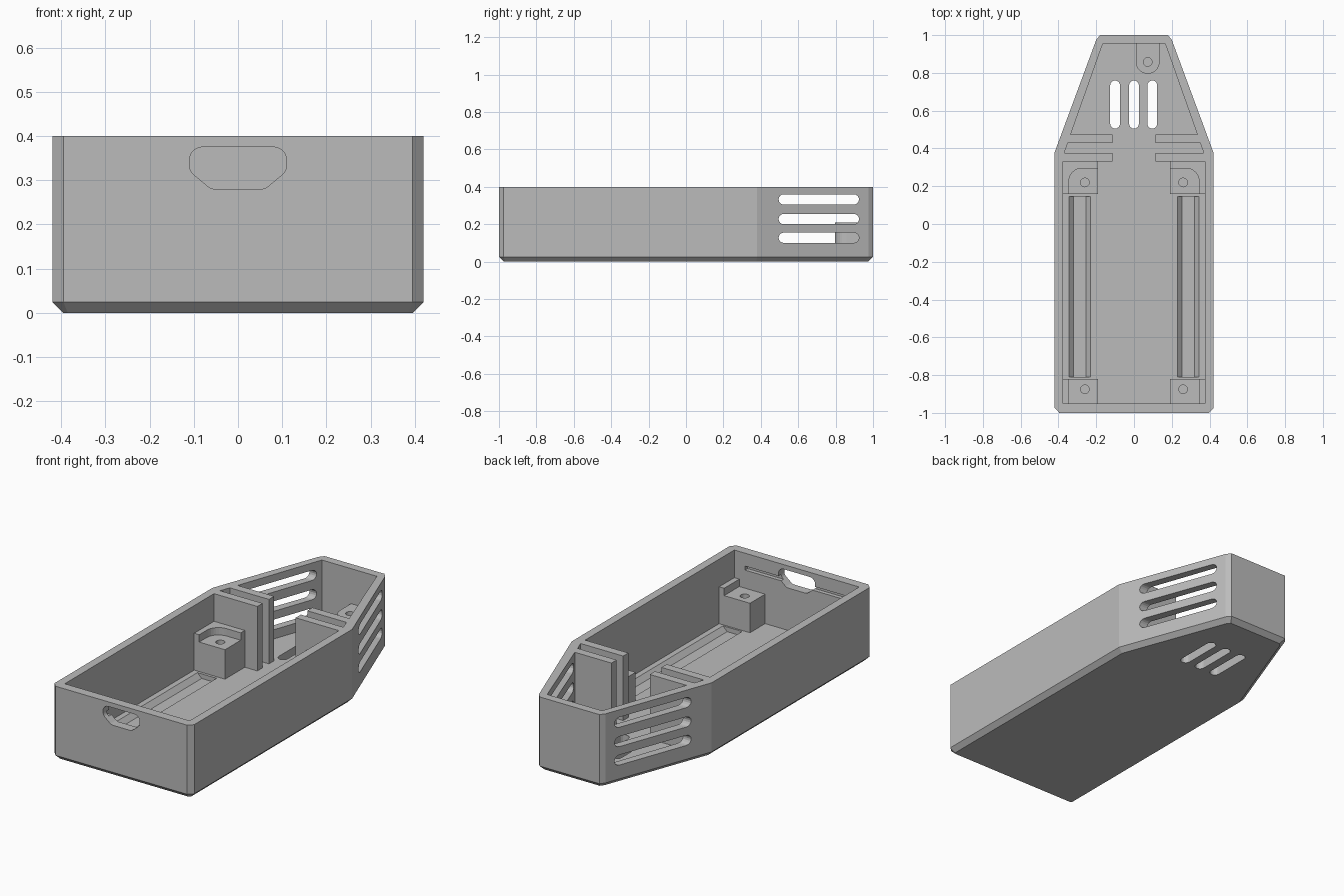
import bpy, bmesh
from math import cos, sin, pi

old = bpy.data.objects.get("Cube")
if old:
    bpy.data.objects.remove(old, do_unlink=True)

grey = bpy.data.materials.new("plain grey")
grey.use_nodes = True
grey.diffuse_color = (0.5, 0.5, 0.5, 1)
grey.node_tree.nodes["Principled BSDF"].inputs["Base Color"].default_value = (0.5, 0.5, 0.5, 1)

PLACE = {"X": lambda a, b, h: (h, a, b),
         "Y": lambda a, b, h: (a, h, b),
         "Z": lambda a, b, h: (a, b, h)}


def loft(name, rings):
    """Solid through matching rings of points, capped at both ends."""
    bm = bmesh.new()
    loops = [[bm.verts.new(p) for p in ring] for ring in rings]
    for low, high in zip(loops, loops[1:]):
        for i in range(len(low)):
            bm.faces.new((low[i - 1], low[i], high[i], high[i - 1]))
    bm.faces.new(loops[0][::-1])
    bm.faces.new(loops[-1])
    bmesh.ops.recalc_face_normals(bm, faces=bm.faces)
    mesh = bpy.data.meshes.new(name)
    bm.to_mesh(mesh)
    bm.free()
    mesh.materials.append(grey)
    obj = bpy.data.objects.new(name, mesh)
    bpy.context.collection.objects.link(obj)
    return obj


def prism(name, profile, lo, hi, axis="Z"):
    return loft(name, [[PLACE[axis](a, b, h) for a, b in profile] for h in (lo, hi)])


def both(half):
    """Close a half outline by mirroring it in x."""
    return half + [(-x, y) for x, y in reversed(half)]


def rect(x0, x1, y0, y1):
    return [(x0, y0), (x1, y0), (x1, y1), (x0, y1)]


def arc(cx, cy, r, start, end, n=8):
    return [(cx + r * cos(start + (end - start) * i / n),
             cy + r * sin(start + (end - start) * i / n)) for i in range(n + 1)]


def stadium(a0, a1, b0, b1):
    """Long slot with round ends along the first axis."""
    r, b = (b1 - b0) / 2, (b0 + b1) / 2
    return arc(a1 - r, b, r, -pi / 2, pi / 2) + arc(a0 + r, b, r, pi / 2, 3 * pi / 2)


def cut(obj, cutter):
    cutter.hide_render = True
    mod = obj.modifiers.new("cut", "BOOLEAN")
    mod.operation, mod.solver, mod.object = "DIFFERENCE", "EXACT", cutter
    graph = bpy.context.evaluated_depsgraph_get()
    mesh = bpy.data.meshes.new_from_object(obj.evaluated_get(graph))
    obj.modifiers.clear()
    obj.data = mesh
    bpy.data.objects.remove(cutter, do_unlink=True)


# Hull with chamfered bottom edge
TOP, FLOOR = 0.4, 0.05
outer = both([(0.395, -1), (0.42, -0.975), (0.42, 0.38), (0.2, 0.975), (0.18, 1)])
bottom = both([(0.385, -0.975), (0.395, -0.965), (0.395, 0.375), (0.18, 0.955), (0.165, 0.975)])
hull = loft("hull", [[(x, y, z) for x, y in ring]
                     for ring, z in ((bottom, 0), (outer, 0.025), (outer, TOP))])

# Inside space; its outline leaves two pairs of partition ribs standing
cavity = both([(0.375, -0.95), (0.375, 0.33), (0.115, 0.33), (0.115, 0.375),
               (0.37, 0.375), (0.35, 0.43), (0.115, 0.43), (0.115, 0.475),
               (0.335, 0.475), (0.165, 0.955)])
cut(hull, prism("cavity", cavity, FLOOR, 0.5))

# Side vents through both tapered walls
for z in (0.1, 0.2, 0.305):
    cut(hull, prism("side_vent", stadium(0.495, 0.925, z, z + 0.055), -0.6, 0.6, "X"))

# Floor vents
for x in (-0.1, 0, 0.097):
    slot = [(b, a) for a, b in stadium(0.505, 0.76, x - 0.026, x + 0.026)]
    cut(hull, prism("floor_vent", slot, -0.1, 0.1))

# Sloped floor channels
for s in (-1, 1):
    channel = [(s * 0.22, 0.06), (s * 0.255, 0.025), (s * 0.32, 0.025), (s * 0.355, 0.06)]
    cut(hull, prism("floor_channel", channel, -0.81, 0.145, "Y"))

# Finger opening and inner groove in the front wall
opening = both(arc(0.05, 0.31, 0.03, -pi / 2, -pi / 4, 4)
               + arc(0.08, 0.335, 0.03, -pi / 4, 0, 4)
               + arc(0.08, 0.345, 0.03, 0, pi / 2, 6))
cut(hull, prism("finger_opening", opening, -1.1, -0.9, "Y"))
cut(hull, prism("wall_groove", rect(-0.31, 0.31, 0.308, 0.33), -0.972, -0.93, "Y"))


# Screw posts with blind holes
POST, LIP = 0.21, 0.25


def post(name, profile, x, y):
    obj = prism(name, profile, FLOOR - 0.005, POST)
    cut(obj, prism("hole", arc(x, y, 0.023, 0, 2 * pi * 23 / 24, 23), 0.09, 0.3))


for s, side in ((1, "left"), (-1, "right")):
    def flip(points):
        return [(s * x, y) for x, y in points]

    post("front_post_" + side, flip(rect(0.19, 0.38, -0.955, -0.82)), s * 0.26, -0.875)
    prism("front_lip_" + side, flip(rect(0.345, 0.38, -0.955, -0.82)), POST, LIP)
    post("middle_post_" + side, flip(rect(0.19, 0.38, 0.16, 0.335)), s * 0.26, 0.22)
    lip = [(0.38, 0.16), (0.38, 0.335), (0.19, 0.335), (0.19, 0.295)]
    lip += arc(0.275, 0.225, 0.07, pi / 2, 0) + [(0.345, 0.16)]
    prism("middle_lip_" + side, flip(lip), POST, LIP)

rear = [(0.135, 0.96), (0.01, 0.96)] + arc(0.0725, 0.858, 0.0625, pi, 2 * pi, 16)
post("rear_post", rear, 0.0725, 0.858)
